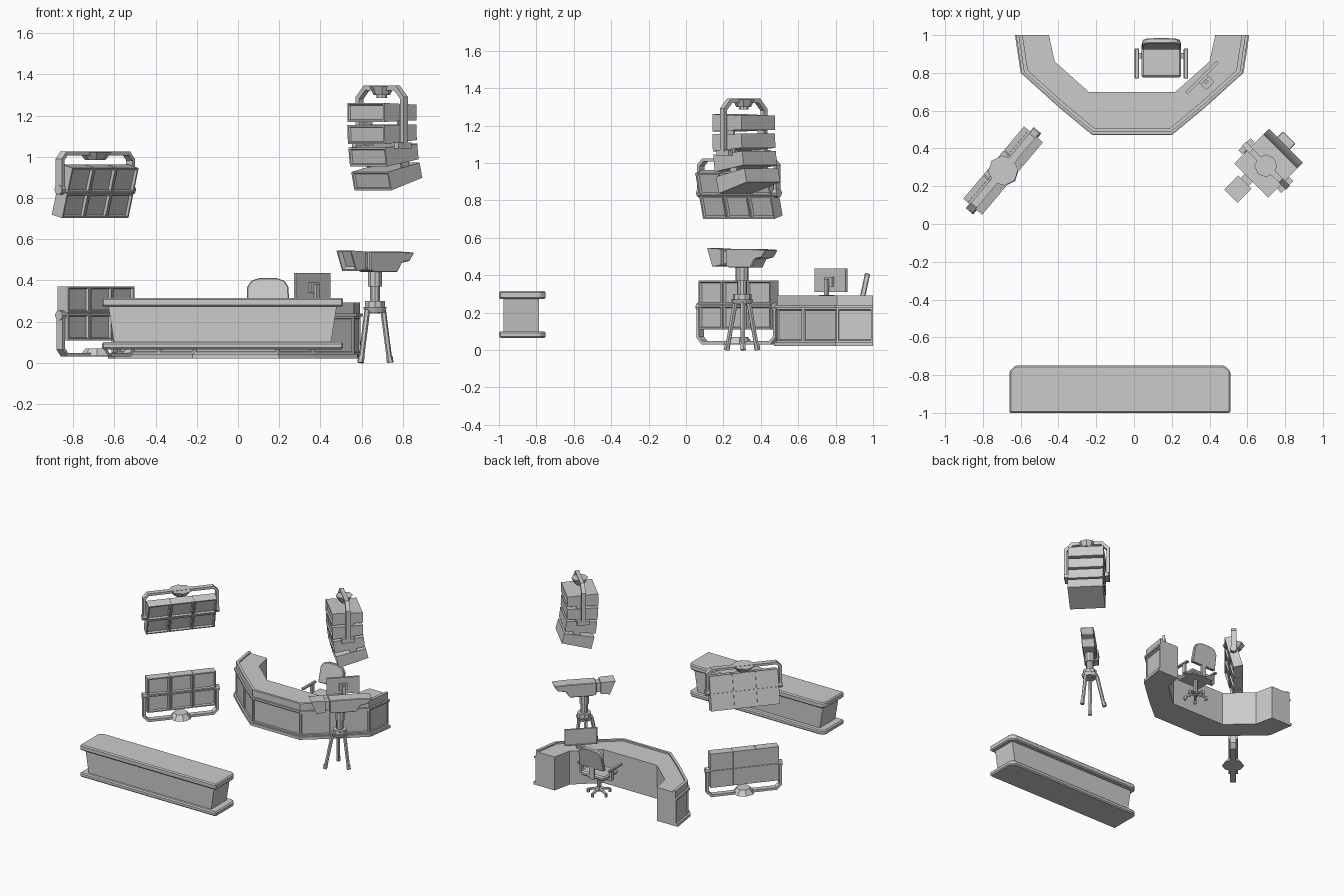
import bpy, bmesh, math
from mathutils import Matrix, Vector

if "Cube" in bpy.data.objects:
    bpy.data.objects.remove(bpy.data.objects["Cube"])

R = math.radians


def place(x, y, z=0, turn=0):
    return Matrix.Translation((x, y, z)) @ Matrix.Rotation(R(turn), 4, 'Z')


def tilt(z, deg, y=0):
    return Matrix.Translation((0, y, z)) @ Matrix.Rotation(R(deg), 4, 'X')


def finish(name, bm, M, bevel=0):
    bmesh.ops.recalc_face_normals(bm, faces=bm.faces[:])
    me = bpy.data.meshes.new(name)
    bm.to_mesh(me)
    bm.free()
    ob = bpy.data.objects.new(name, me)
    bpy.context.collection.objects.link(ob)
    ob.matrix_world = M
    if bevel:
        m = ob.modifiers.new("edge", 'BEVEL')
        m.width, m.segments, m.limit_method = bevel, 1, 'ANGLE'
    return ob


def prism(name, pts, axis, a, b, M=Matrix(), bevel=0, inset=None):
    """Extrude an outline along an axis from a to b; inset picks side faces to recess."""
    bm = bmesh.new()
    f = {'x': lambda u, v, w: (w, u, v), 'y': lambda u, v, w: (u, w, v), 'z': lambda u, v, w: (u, v, w)}[axis]
    lo = [bm.verts.new(f(u, v, a)) for u, v in pts]
    hi = [bm.verts.new(f(u, v, b)) for u, v in pts]
    bm.faces.new(lo)
    bm.faces.new(hi)
    n = len(pts)
    sides = [bm.faces.new((lo[i], lo[(i + 1) % n], hi[(i + 1) % n], hi[i])) for i in range(n)]
    bmesh.ops.recalc_face_normals(bm, faces=bm.faces[:])
    if inset:
        idx, thick, depth = inset
        bmesh.ops.inset_individual(bm, faces=[sides[i] for i in idx], thickness=thick, depth=0)
        bmesh.ops.inset_individual(bm, faces=[sides[i] for i in idx], thickness=depth * 0.6, depth=-depth)
    return finish(name, bm, M, bevel)


def box(name, size, c, M=Matrix(), bevel=0, inset=None):
    x, y, z = (s / 2 for s in size)
    pts = [(c[0] - x, c[1] - y), (c[0] + x, c[1] - y), (c[0] + x, c[1] + y), (c[0] - x, c[1] + y)]
    return prism(name, pts, 'z', c[2] - z, c[2] + z, M, bevel, inset)


def rod(name, p, q, r1, r2, M=Matrix(), n=8):
    p, q = Vector(p), Vector(q)
    bm = bmesh.new()
    bmesh.ops.create_cone(bm, cap_ends=True, segments=n, radius1=r1, radius2=r2, depth=(q - p).length)
    T = Matrix.Translation((p + q) / 2) @ (q - p).to_track_quat('Z', 'Y').to_matrix().to_4x4()
    bmesh.ops.transform(bm, matrix=T, verts=bm.verts[:])
    return finish(name, bm, M)


def yoke(name, half, z_arm, z_top, cut, M, width=0.035, t=0.02):
    """U-shaped bracket with clipped corners; works upwards or downwards."""
    s = 1 if z_top > z_arm else -1
    out = [(half, z_arm), (half, z_top - s * cut), (half - cut, z_top)]
    inn = [(half - t, z_arm), (half - t, z_top - s * (cut + t * .4)), (half - cut - t * .4, z_top - s * t)]
    flip = lambda pts: [(-x, z) for x, z in reversed(pts)]
    prism(name, out + flip(out) + list(reversed(flip(inn))) + list(reversed(inn)), 'y', -width / 2, width / 2, M)


# --- front counter
cx, h = -0.075, 0.585
def slab(k):
    return [(cx - h + k, -1 + k), (cx + h - k, -1 + k), (cx + h - k, -.78), (cx + h - .03, -.75 - k),
            (cx - h + .03, -.75 - k), (cx - h + k, -.78)]
prism("counter_top", slab(0), 'z', .272, .315, bevel=.008)
prism("counter_base", slab(0), 'z', .065, .10, bevel=.008)
prism("counter_body", [(cx - .525, .09), (cx + .525, .09), (cx + .555, .28), (cx - .555, .28)], 'y', -.975, -.785)

# --- curved desk
dx = -0.01
outer = [(.62, 1), (.59, .80), (.385, .615), (.21, .47)]
inner = [(.44, 1), (.41, .86), (.23, .70)]
def ring(k, inn=inner):
    o = [(x * k, 1 + (y - 1) * k) for x, y in outer]
    full = o + [(-x, y) for x, y in reversed(o)]
    i = inn + [(-x, y) for x, y in reversed(inn)]
    return [(x + dx, y) for x, y in full + i[::-1]]
rim_in = [(x * .935, 1 + (y - 1) * .935) for x, y in outer]
prism("desk_plinth", ring(1), 'z', .02, .042)
prism("desk_body", ring(.975), 'z', .042, .225, inset=(range(7), .014, .008))
prism("desk_ledge", ring(.992), 'z', .225, .24)
prism("desk_top", ring(.97), 'z', .24, .28)
prism("desk_rim", ring(.97, rim_in), 'z', .28, .292)

# --- office chair
C = place(.145, .86)
box("chair_seat", (.21, .17, .035), (0, 0, .185), C, .01)
back = [(-.105, 0), (.105, 0), (.10, .12), (.08, .15), (.04, .163), (-.04, .163), (-.08, .15), (-.10, .12)]
prism("chair_back", back, 'y', -.014, .014, C @ tilt(.25, -12, .077), .005)
box("chair_back_support", (.04, .015, .12), (0, .085, .225), C)
for s in (-1, 1):
    box("chair_armrest", (.024, .16, .016), (s * .13, -.01, .25), C, .004)
    box("chair_arm_post", (.016, .03, .075), (s * .13, .03, .21), C)
    box("chair_arm_bracket", (.05, .03, .012), (s * .11, .03, .173), C)
rod("chair_column", (0, 0, .04), (0, 0, .17), .016, .016, C)
for i in range(5):
    a = R(72 * i + 90)
    d = Vector((math.cos(a), math.sin(a), 0))
    rod("chair_foot", d * .01 + Vector((0, 0, .06)), d * .085 + Vector((0, 0, .045)), .012, .009, C, 6)
    rod("chair_caster", d * .08 + Vector((0, 0, .022)), d * .08 + Vector((0, 0, .045)), .011, .011, C, 6)

# --- desk monitor
S = place(.36, .775, 0, -135)
box("monitor", (.235, .016, .125), (0, 0, .372), S, 0, ([0], .008, .004))
box("monitor_mount", (.06, .014, .05), (0, .014, .365), S)
box("monitor_stem", (.022, .016, .09), (0, .032, .335), S)
box("monitor_foot", (.06, .06, .012), (0, .032, .287), S)

# --- camera on tripod
T = place(.665, .30, 0, -45)
P = place(.665, .30)
prism("camera_hood", [(-.215, .545), (-.175, .445), (-.11, .455), (-.11, .54)], 'x', -.05, .05, T,
      inset=([0], .01, .02))
prism("camera_neck", [(-.12, .465), (-.06, .455), (-.06, .53), (-.12, .53)], 'x', -.03, .03, T)
prism("camera_body", [(-.08, .54), (-.08, .45), (-.05, .44), (.11, .44), (.14, .485), (.195, .495),
                      (.225, .535), (.12, .54)], 'x', -.047, .047, T, .004)
rod("tripod_head", (0, 0, .37), (0, 0, .445), .035, .035, P, 10)
rod("tripod_column", (0, 0, .24), (0, 0, .38), .026, .026, P, 10)
rod("tripod_collar", (0, 0, .27), (0, 0, .30), .05, .05, P, 10)
rod("tripod_spreader", (0, 0, .245), (0, 0, .27), .05, .06, P, 10)
for x, y in ((.072, .005), (-.068, .08), (-.068, -.08)):
    rod("tripod_leg", (x, y, .005), (x * .55, y * .45, .255), .013, .014, P, 6)
    rod("tripod_foot", (x * 1.03, y * 1.03, 0), (x * .97, y * .97, .03), .016, .016, P, 6)

# --- hanging speaker stack
A = place(.698, .308, 0, -45)
for z, deg, off in ((1.215, 0, 0), (1.113, 3, .002), (1.012, 7, .012), (.908, 14, .035)):
    B = A @ tilt(z, deg, off)
    prism("speaker_cabinet", [(-.11, -.046), (.11, -.038), (.11, .038), (-.11, .046)], 'x', -.127, .127, B,
          inset=([3], .012, .01))
    for s in (-1, 1):
        box("speaker_rigging", (.012, .05, .11), (s * .115, .02, .04 if z < 1.2 else -.04), B)
yoke("speaker_yoke", .165, 1.06, 1.345, .055, A, .03, .024)
rod("speaker_hook", (0, 0, 1.30), (0, 0, 1.34), .04, .06, A, 8)
rod("speaker_hook_pin", (0, 0, 1.285), (0, 0, 1.30), .025, .025, A, 8)
for s in (-1, 1):
    box("speaker_yoke_plate", (.03, .09, .03), (s * .145, 0, 1.055), A)

# --- two light panels, one standing and one hung and tilted
for label, M, z, deg, hgt, arm, top in (("floor", place(-.69, .28, 0, 50), .24, 0, .265, .23, .03),
                                        ("hanging", place(-.693, .283, 0, 50), .832, 15, .255, .84, 1.025)):
    B = M @ tilt(z, deg)
    for i in (-1, 0, 1):
        for j in (-.5, .5):
            box(label + "_light_cell", (.164, .068, hgt / 2 - .003), (i * .168, 0, j * hgt / 2), B, 0,
                ([0], .012, .014))
    box(label + "_light_core", (.49, .05, hgt - .01), (0, .003, 0), B)
    yoke(label + "_light_yoke", .275, arm, top, .035, M, .04, .018)
    s = 1 if top > arm else -1
    rod(label + "_light_clamp", (0, 0, top - s * .04), (0, 0, top - s * .002), .05, .08, M, 8)
    for e in (-1, 1):
        rod(label + "_light_pivot", (e * .24, 0, arm), (e * .28, 0, arm), .024, .024, M, 8)
